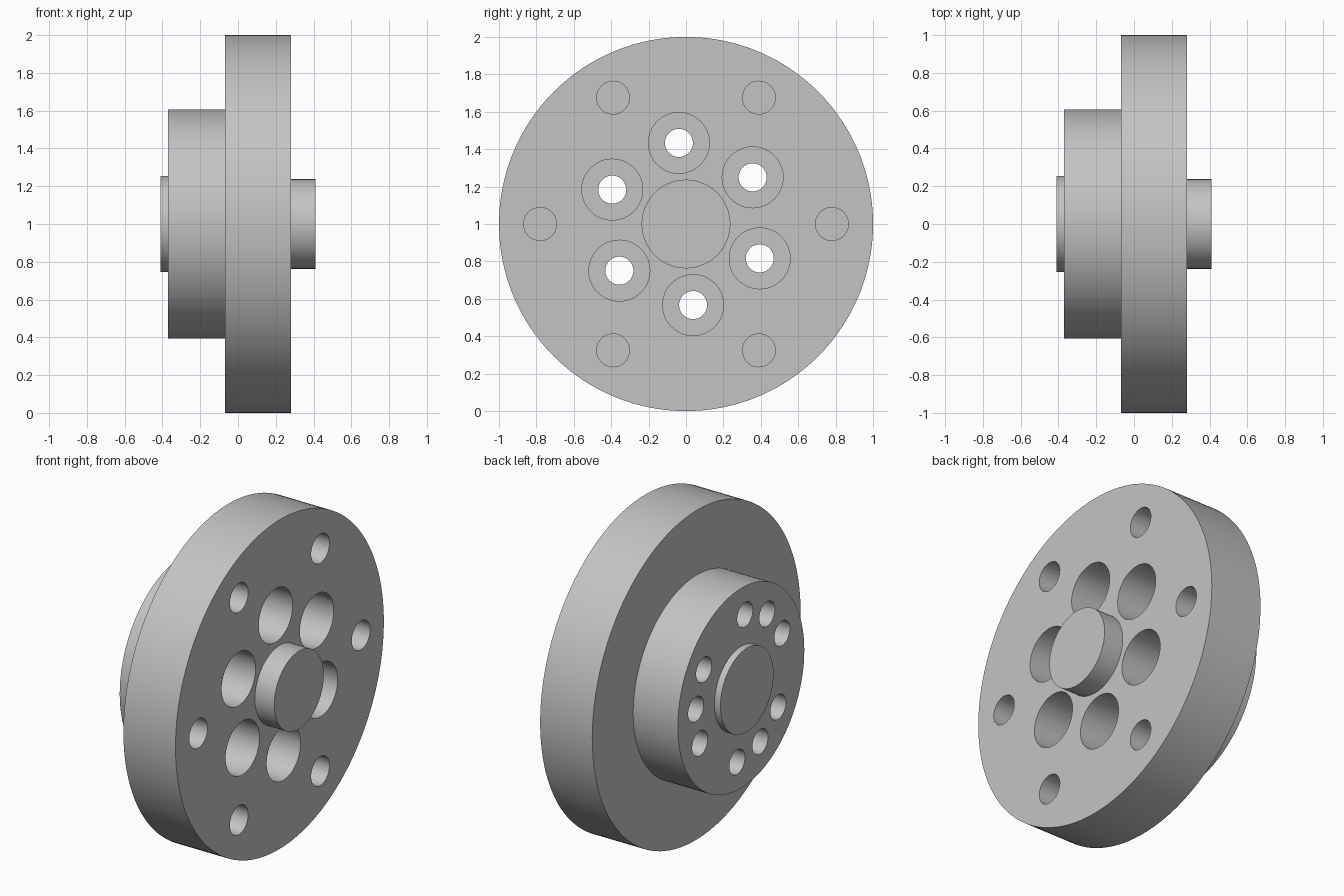
import bpy
import bmesh
from math import sin, cos, pi, radians

cube = bpy.data.objects.get("Cube")
if cube:
    bpy.data.objects.remove(cube, do_unlink=True)

# Material
steel = bpy.data.materials.new("plain grey")
steel.use_nodes = True
grey = (0.55, 0.55, 0.55, 1)
steel.diffuse_color = grey
steel.node_tree.nodes["Principled BSDF"].inputs["Base Color"].default_value = grey


def add_turned(bm, profile, y, z, sides):
    """Closed turned solid along x from (x, radius) steps, axis at y, z."""
    rings = []
    for x, r in profile:
        rings.append([bm.verts.new((x, y + r * cos(2 * pi * i / sides),
                                    z + r * sin(2 * pi * i / sides)))
                      for i in range(sides)])
    for a, b in zip(rings, rings[1:]):
        for i in range(sides):
            j = (i + 1) % sides
            bm.faces.new((a[i], a[j], b[j], b[i]))
    bm.faces.new(rings[0][::-1])
    bm.faces.new(rings[-1])


def add_circle_of(bm, profile, count, start, radius):
    """Repeat a turned solid around the main axis."""
    for k in range(count):
        a = radians(start) + 2 * pi * k / count
        add_turned(bm, profile, radius * cos(a), 1 + radius * sin(a), 48)


def finish(name, bm):
    bmesh.ops.recalc_face_normals(bm, faces=bm.faces)
    mesh = bpy.data.meshes.new(name)
    bm.to_mesh(mesh)
    bm.free()
    mesh.materials.append(steel)
    obj = bpy.data.objects.new(name, mesh)
    bpy.context.collection.objects.link(obj)
    return obj


# Key stations along the axis
hub_face, disc_back, disc_face = -0.37, -0.07, 0.28

# Body: locating boss, hub, disc and front spigot
bm = bmesh.new()
add_turned(bm, [(-0.41, 0.255), (hub_face, 0.255),
                (hub_face, 0.607), (disc_back, 0.607),
                (disc_back, 1), (disc_face, 1),
                (disc_face, 0.237), (0.41, 0.237)], 0, 1, 160)
flange = finish("flange_body", bm)

# Holes: counterbored bolts, blind rim holes, blind dowel holes in the hub
bm = bmesh.new()
add_circle_of(bm, [(-0.6, 0.075), (-0.05, 0.075),
                   (-0.05, 0.163), (0.5, 0.163)], 6, 35, 0.435)
add_circle_of(bm, [(0.04, 0.088), (0.5, 0.088)], 6, 0, 0.78)
add_circle_of(bm, [(-0.6, 0.075), (-0.12, 0.075)], 3, 5, 0.435)
cutter = finish("hole_cutter", bm)
cutter.hide_render = True

cut = flange.modifiers.new("holes", 'BOOLEAN')
cut.operation = 'DIFFERENCE'
cut.solver = 'EXACT'
cut.object = cutter

bpy.ops.object.select_all(action='DESELECT')
bpy.context.view_layer.objects.active = flange
flange.select_set(True)
bpy.ops.object.modifier_apply(modifier=cut.name)
bpy.data.objects.remove(cutter, do_unlink=True)
bpy.ops.object.shade_smooth_by_angle(angle=radians(30))
